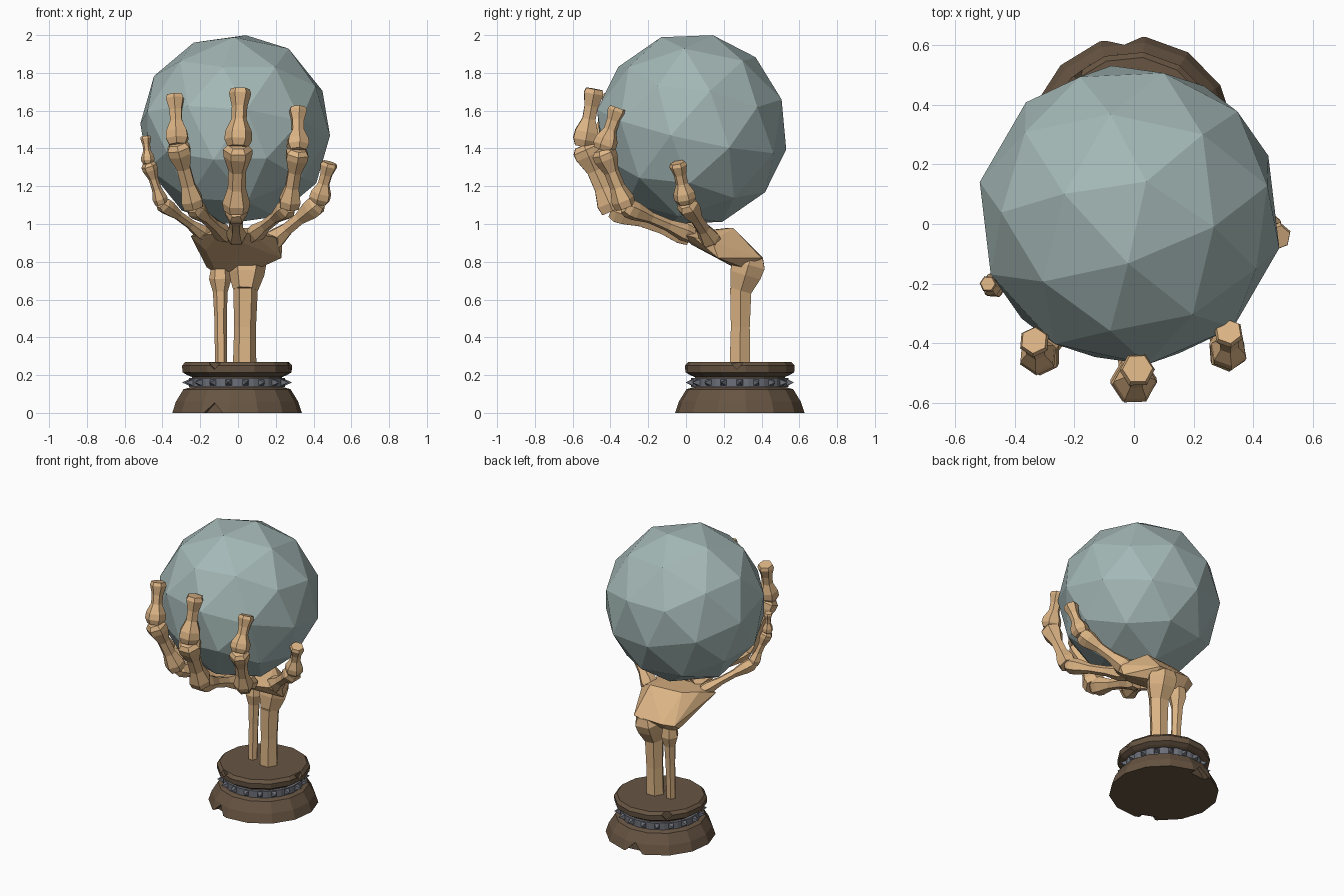
import bpy, bmesh, math
from mathutils import Vector, Matrix

if "Cube" in bpy.data.objects:
    bpy.data.objects.remove(bpy.data.objects["Cube"])

BALL = Vector((-0.015, 0.03, 1.5))
BASE = Vector((-0.005, 0.285, 0))


def material(name, rgb):
    m = bpy.data.materials.new(name)
    m.diffuse_color = (*rgb, 1)
    m.use_nodes = True
    m.node_tree.nodes["Principled BSDF"].inputs["Base Color"].default_value = m.diffuse_color
    return m


BONE = material("bone", (0.72, 0.46, 0.235))
WOOD = material("dark wood", (0.135, 0.09, 0.055))
METAL = material("grey metal", (0.15, 0.16, 0.19))
GLASS = material("pale teal glass", (0.37, 0.48, 0.47))


def finish(name, bm, mat):
    bmesh.ops.recalc_face_normals(bm, faces=bm.faces)
    me = bpy.data.meshes.new(name)
    bm.to_mesh(me)
    bm.free()
    me.materials.append(mat)
    ob = bpy.data.objects.new(name, me)
    bpy.context.collection.objects.link(ob)
    return ob


def skin(bm, rings, closed=False):
    """Bridge consecutive rings of points with quads; cap or close the ends."""
    vs = [[bm.verts.new(p) for p in r] for r in rings]
    n = len(vs[0])
    pairs = list(zip(vs, vs[1:])) + ([(vs[-1], vs[0])] if closed else [])
    for a, b in pairs:
        for i in range(n):
            j = (i + 1) % n
            bm.faces.new((a[i], a[j], b[j], b[i]))
    if not closed:
        bm.faces.new(vs[0][::-1])
        bm.faces.new(vs[-1])


def lathe(bm, profile, sides, turn=0.0, closed=False):
    skin(bm, [[BASE + Vector((r * math.cos(turn + math.tau * i / sides),
                              r * math.sin(turn + math.tau * i / sides), z))
               for i in range(sides)] for r, z in profile], closed)


def bone(name, p0, p1, radius, profile, out=None):
    """Six-sided bone along p0-p1, one flat side facing away from the ball."""
    p0, p1 = Vector(p0), Vector(p1)
    axis = (p1 - p0).normalized()
    out = Vector(out) if out else (p0 + p1) / 2 - BALL
    side = axis.cross(out).normalized()
    out = side.cross(axis)
    rings = []
    for t, w in profile:
        c = p0.lerp(p1, t)
        rings.append([c + radius * w * (side * math.cos(k * math.pi / 3) + out * math.sin(k * math.pi / 3))
                      for k in range(6)])
    bm = bmesh.new()
    skin(bm, rings)
    return finish(name, bm, BONE)


# Crystal ball
bm = bmesh.new()
bmesh.ops.create_icosphere(bm, subdivisions=2, radius=0.515)
tilt = Vector((0, 0, 1)).rotation_difference(Vector((0.055, 0.11, 0.49)))
bm.transform(Matrix.Translation(BALL) @ tilt.to_matrix().to_4x4() @ Matrix.Rotation(math.radians(-102), 4, 'Z'))
finish("crystal_ball", bm, GLASS)

# Turned wooden base with chipped edges
bm = bmesh.new()
lathe(bm, [(0.345, 0), (0.325, 0.06), (0.285, 0.125), (0.24, 0.138), (0.24, 0.19),
           (0.265, 0.2), (0.29, 0.215), (0.293, 0.25), (0.275, 0.27)], 14, 0.1)
base = finish("base", bm, WOOD)
bm = bmesh.new()
for deg, r, z, s in [(-112, 0.34, 0, 0.075), (95, 0.34, 0, 0.085),
                     (-3, 0.295, 0.262, 0.045), (-115, 0.295, 0.262, 0.045), (133, 0.295, 0.25, 0.05)]:
    bmesh.ops.create_cube(bm, size=s, matrix=Matrix.Translation(BASE) @ Matrix.Rotation(math.radians(deg), 4, 'Z')
                          @ Matrix.Translation((r, 0, z)) @ Matrix.Rotation(math.radians(45), 4, 'X'))
cutter = finish("chip_cutter", bm, WOOD)
cutter.hide_render = True
mod = base.modifiers.new("chips", 'BOOLEAN')
mod.operation, mod.solver, mod.object = 'DIFFERENCE', 'EXACT', cutter
bpy.context.view_layer.objects.active = base
bpy.ops.object.modifier_apply(modifier=mod.name)
bpy.data.objects.remove(cutter)

# Metal band with pyramid studs
bm = bmesh.new()
lathe(bm, [(0.235, 0.138), (0.258, 0.138), (0.258, 0.184), (0.235, 0.184)], 18, math.pi / 18, True)
for i in range(18):
    bmesh.ops.create_cone(bm, cap_ends=True, segments=4, radius1=0.026, radius2=0, depth=0.042,
                          matrix=Matrix.Translation(BASE) @ Matrix.Rotation(math.tau * i / 18, 4, 'Z')
                          @ Matrix.Translation((0.271, 0, 0.161)) @ Matrix.Rotation(math.pi / 2, 4, 'Y')
                          @ Matrix.Rotation(math.pi / 4, 4, 'Z'))
finish("studded_band", bm, METAL)

# Forearm bones
bone("radius_bone", (0.035, 0.285, 0.25), (0.04, 0.29, 0.66), 0.062,
     [(0, 1), (0.5, 0.93), (1, 1.05)], (0, -1, 0))
bone("radius_head", (0.04, 0.29, 0.65), (0.05, 0.345, 0.835), 0.1,
     [(0, 0.66), (0.45, 0.95), (0.75, 1.02), (1, 0.75)], (0, -1, 0))
bone("ulna_bone", (-0.09, 0.29, 0.25), (-0.095, 0.315, 0.77), 0.06,
     [(0, 0.52), (0.5, 0.55), (0.75, 0.65), (0.88, 0.98), (1, 0.8)], (0, -1, 0))

# Palm block
bm = bmesh.new()
for p in [(-0.25, 0.03, 0.935), (-0.1, -0.04, 0.95), (0.08, -0.04, 0.95), (0.2, 0.04, 0.93),
          (-0.17, 0.1, 0.86), (0.05, 0.03, 0.89), (-0.2, 0.14, 0.97), (-0.13, 0.23, 0.98), (0.1, 0.25, 0.98),
          (0.23, 0.17, 0.82), (0.235, 0.14, 0.905), (-0.165, 0.31, 0.77), (-0.11, 0.32, 0.735),
          (0.12, 0.3, 0.77), (0.12, 0.4, 0.82), (-0.1, 0.41, 0.82), (-0.17, 0.37, 0.81)]:
    bm.verts.new(p)
bmesh.ops.convex_hull(bm, input=bm.verts)
finish("palm", bm, BONE)

# Fingers: each chain runs from the palm through the joints to the tip
SHAFT = [(0, 0.85), (0.12, 0.95), (0.35, 0.62), (0.62, 0.6), (0.85, 0.98), (0.95, 1), (1.02, 0.7)]
TIP = [(0, 0.75), (0.12, 1), (0.26, 0.95), (0.48, 0.54), (0.7, 0.56), (0.92, 0.8), (1, 0.68)]
digits = {
    "middle_finger": ([(-0.01, 0.02, 0.93), (-0.01, -0.39, 1.07), (0.0, -0.54, 1.41), (0.012, -0.485, 1.715)],
                      (0.06, 0.078, 0.074)),
    "ring_finger": ([(-0.07, 0.02, 0.94), (-0.235, -0.33, 1.09), (-0.32, -0.45, 1.42), (-0.335, -0.39, 1.685)],
                    (0.052, 0.068, 0.066)),
    "index_finger": ([(0.08, 0.03, 0.94), (0.27, -0.32, 1.09), (0.317, -0.44, 1.39), (0.317, -0.36, 1.615)],
                     (0.052, 0.066, 0.064)),
    "little_finger": ([(-0.17, 0.06, 0.94), (-0.405, -0.16, 1.11), (-0.475, -0.21, 1.32), (-0.49, -0.2, 1.465)],
                      (0.044, 0.042, 0.036)),
    "thumb": ([(0.17, 0.14, 0.9), (0.425, 0.0, 1.11), (0.485, -0.045, 1.325)], (0.06, 0.06)),
}
for name, (pts, radii) in digits.items():
    last = len(radii) - 1
    for i, r in enumerate(radii):
        bone(f"{name}_{i + 1}", pts[i], pts[i + 1], r, TIP if i == last else SHAFT)
